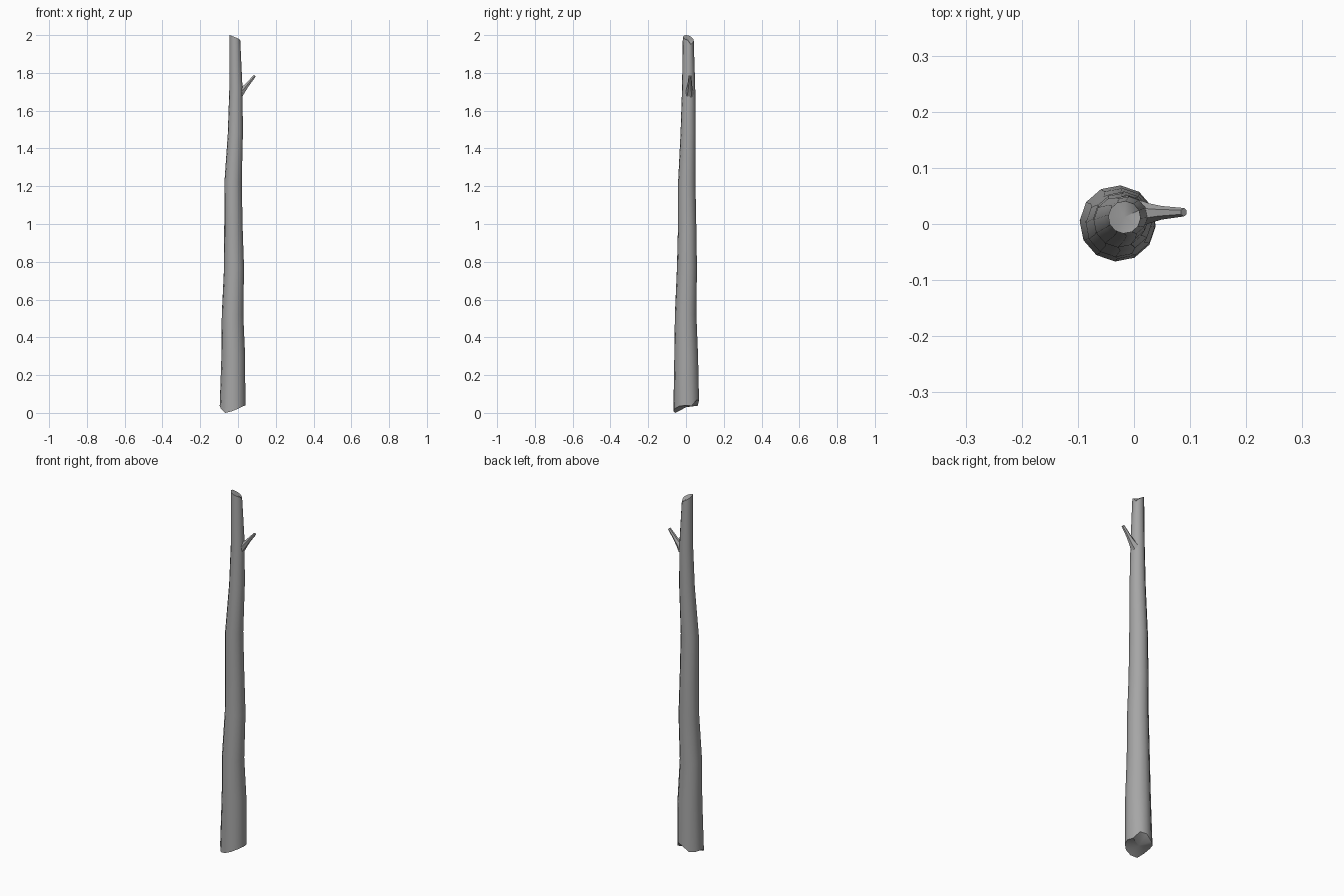
import bpy, bmesh
from math import sin, cos, radians
from mathutils import Vector

if "Cube" in bpy.data.objects:
    bpy.data.objects.remove(bpy.data.objects["Cube"])

SIDES = 12

# Dark grey bark
bark = bpy.data.materials.new("bark")
bark.diffuse_color = (0.38, 0.38, 0.38, 1)
bark.use_nodes = True
bark.node_tree.nodes["Principled BSDF"].inputs["Base Color"].default_value = bark.diffuse_color


def loft(name, rings, centre_low, centre_high):
    """Skin a list of rings and close both ends with a fan."""
    bm = bmesh.new()
    loops = [[bm.verts.new(p) for p in ring] for ring in rings]
    n = len(rings[0])
    for a, b in zip(loops, loops[1:]):
        for i in range(n):
            j = (i + 1) % n
            bm.faces.new((a[i], a[j], b[j], b[i]))
    for loop, centre in ((loops[0], centre_low), (loops[-1], centre_high)):
        c = bm.verts.new(centre)
        for i in range(n):
            bm.faces.new((loop[i], loop[(i + 1) % n], c))
    bmesh.ops.recalc_face_normals(bm, faces=bm.faces[:])
    mesh = bpy.data.meshes.new(name)
    bm.to_mesh(mesh)
    bm.free()
    mesh.materials.append(bark)
    obj = bpy.data.objects.new(name, mesh)
    bpy.context.collection.objects.link(obj)
    bpy.ops.object.select_all(action='DESELECT')
    obj.select_set(True)
    bpy.context.view_layer.objects.active = obj
    bpy.ops.object.shade_smooth_by_angle(angle=radians(40))
    return obj


# Trunk: centre x, centre y, height, radius
stations = [
    (-.029, .001, 0.03, .068), (-.025, .001, 0.30, .063),
    (-.029, -.002, 0.52, .057), (-.021, .005, 0.77, .053),
    (-.024, .006, 0.97, .049), (-.026, .004, 1.22, .046),
    (-.014, .011, 1.48, .040), (-.011, .014, 1.72, .035),
    (-.017, .012, 1.97, .029),
]
# Broken ends: rim height at each side, counter-clockwise from +x
bottom_rim = [.040, .037, .070, .065, .038, .035, .036, .022, .0, .008, .022, .035]
top_rim = [1.972, 1.95, 1.962, 1.972, 1.98, 1.99, 1.998, 2.0, 1.996, 1.99, 1.985, 1.978]

rings = []
for k, (cx, cy, z, r) in enumerate(stations):
    ring = []
    for i in range(SIDES):
        a = radians(30 * i - 4)
        h = bottom_rim[i] if k == 0 else top_rim[i] if k == len(stations) - 1 else z
        ring.append((cx + r * cos(a), cy + r * sin(a), h))
    rings.append(ring)
loft("trunk", rings, (-.03, 0, .03), (-.017, .012, 1.98))

# Branch stub: flared root inside the trunk, thin cut tip
path = [(Vector((.005, .018, 1.688)), .026), (Vector((.028, .019, 1.712)), .0175),
        (Vector((.050, .020, 1.738)), .0120), (Vector((.089, .021, 1.785)), .0075)]
axis = (path[-1][0] - path[0][0]).normalized()
side = Vector((0, 1, 0))
up = axis.cross(side).normalized()
rings = [[c + side * r * cos(radians(60 * i)) + up * r * sin(radians(60 * i))
          for i in range(6)] for c, r in path]
loft("branch_stub", rings, path[0][0], path[-1][0])
